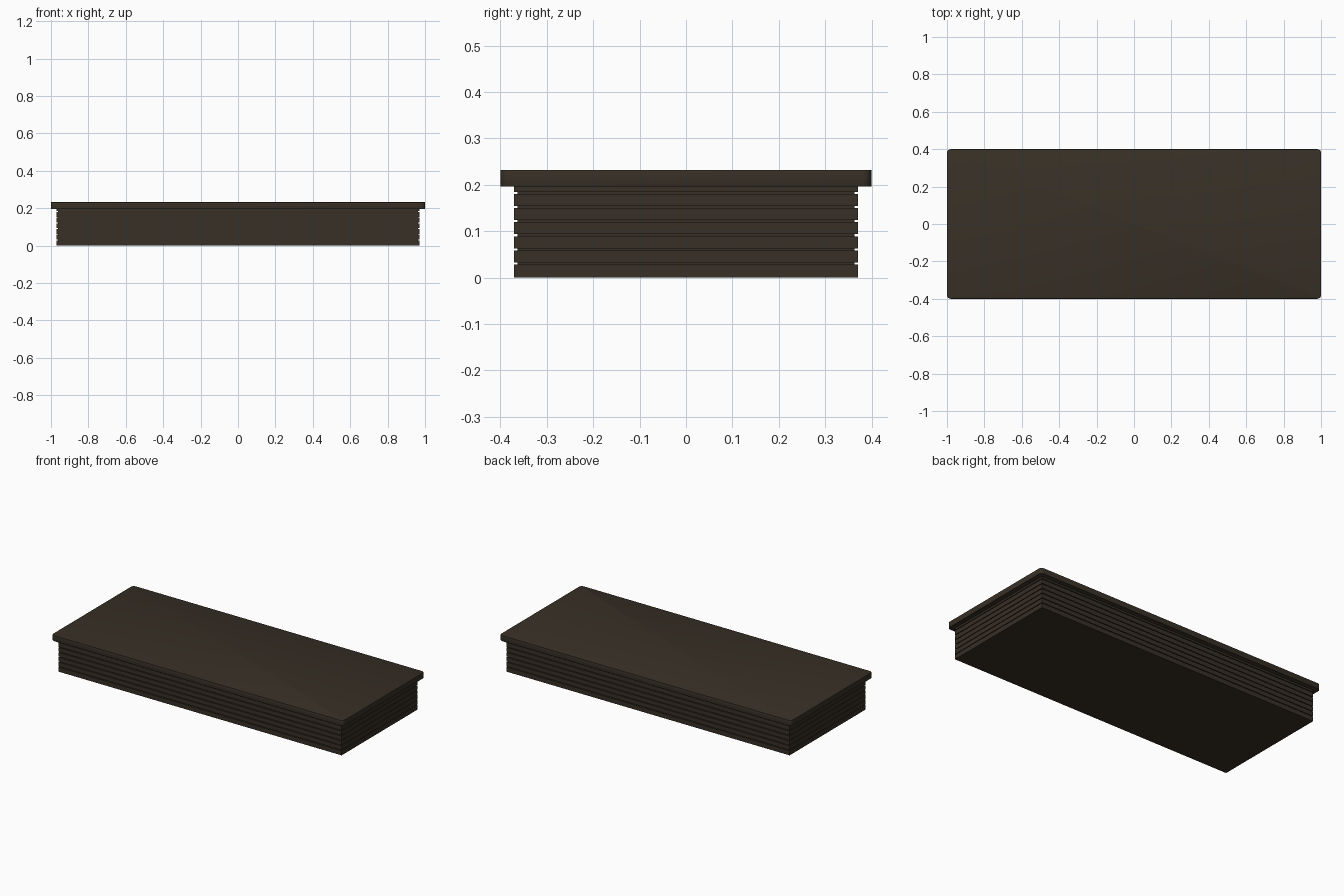
import bpy, bmesh

if "Cube" in bpy.data.objects:
    bpy.data.objects.remove(bpy.data.objects["Cube"])

wood = bpy.data.materials.new("dark brown wood")
wood.diffuse_color = (0.038, 0.029, 0.019, 1)
wood.use_nodes = True
wood.node_tree.nodes["Principled BSDF"].inputs["Base Color"].default_value = wood.diffuse_color


def box(name, hx, hy, z0, z1, corner=0.0, edge=0.0):
    """Box with optional rounded vertical corners and softened rims."""
    bm = bmesh.new()
    bmesh.ops.create_cube(bm, size=1)
    for v in bm.verts:
        v.co = (v.co.x * 2 * hx, v.co.y * 2 * hy, z0 if v.co.z < 0 else z1)
    if corner:
        upright = [e for e in bm.edges
                   if abs(e.verts[0].co.z - e.verts[1].co.z) > 1e-5]
        bmesh.ops.bevel(bm, geom=upright, offset=corner, segments=4,
                        profile=0.5, affect='EDGES')
    if edge:
        rims = [e for e in bm.edges
                if abs(e.verts[0].co.z - e.verts[1].co.z) < 1e-5]
        bmesh.ops.bevel(bm, geom=rims, offset=edge, segments=2,
                        profile=0.5, affect='EDGES')
    bmesh.ops.recalc_face_normals(bm, faces=bm.faces)
    mesh = bpy.data.meshes.new(name)
    bm.to_mesh(mesh)
    bm.free()
    mesh.materials.append(wood)
    obj = bpy.data.objects.new(name, mesh)
    bpy.context.collection.objects.link(obj)
    return obj


# Recessed core seen in the grooves
box("core", 0.962, 0.363, 0.01, 0.20)

# Stacked boards with narrow grooves between them
pitch, gap = 0.0304, 0.0045
for i in range(7):
    z0 = 0 if i == 0 else i * pitch + gap / 2
    z1 = min((i + 1) * pitch - gap / 2, 0.2)
    box(f"board_{i + 1}", 0.97, 0.371, z0, z1)

# Overhanging top slab
lid = box("top_slab", 1.0, 0.4, 0.196, 0.232, corner=0.02, edge=0.002)
bpy.context.view_layer.objects.active = lid
lid.select_set(True)
bpy.ops.object.shade_smooth_by_angle(angle=0.6)
